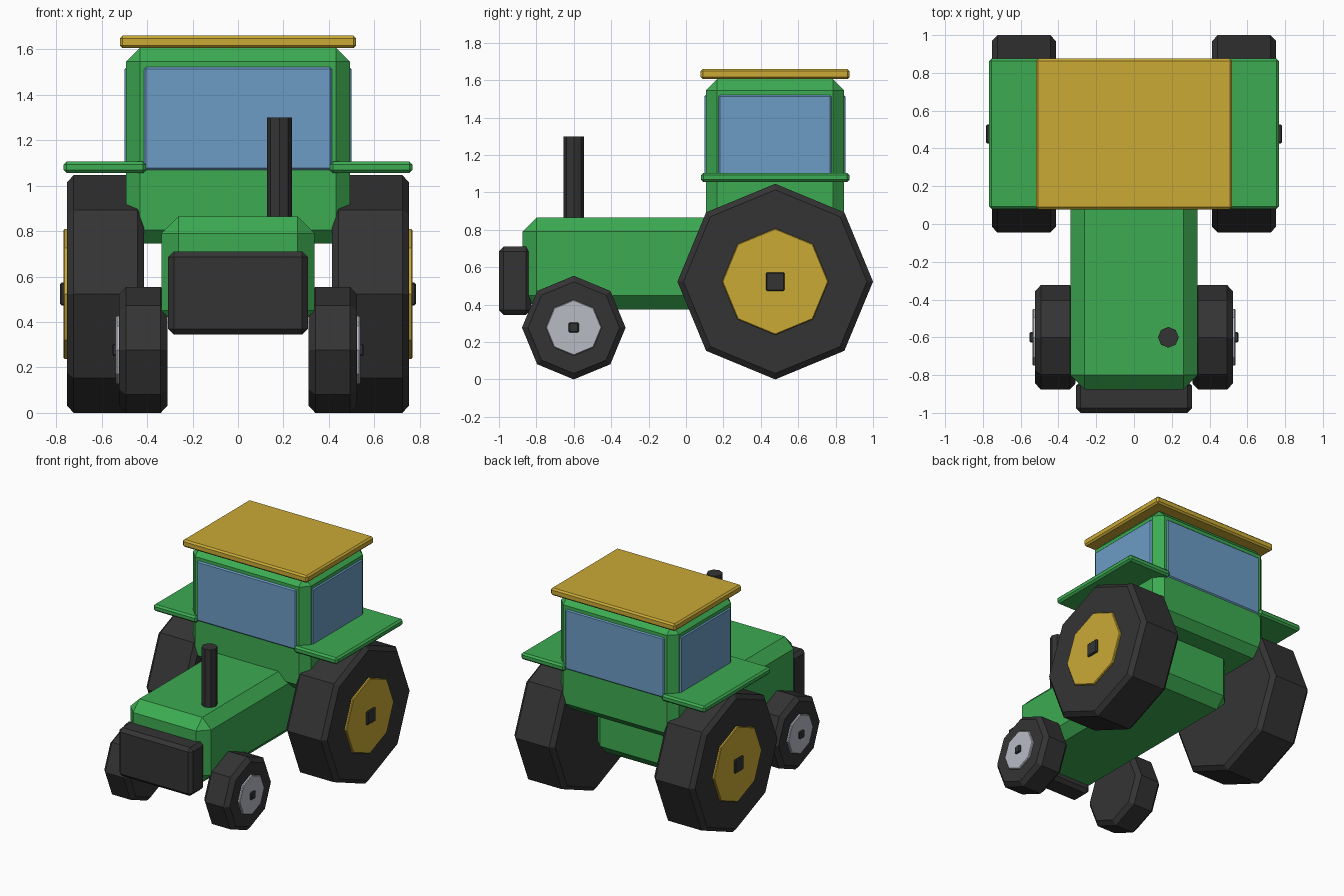
import bpy
import math

cube = bpy.data.objects.get("Cube")
if cube:
    bpy.data.objects.remove(cube, do_unlink=True)


def make_material(name, rgb):
    mat = bpy.data.materials.new(name)
    mat.use_nodes = True
    mat.diffuse_color = (*rgb, 1)
    for node in mat.node_tree.nodes:
        if node.type == 'BSDF_PRINCIPLED':
            node.inputs["Base Color"].default_value = (*rgb, 1)
    return mat


green = make_material("paint green", (0.046, 0.41, 0.085))
yellow = make_material("paint yellow", (0.59, 0.40, 0.036))
dark = make_material("dark rubber", (0.034, 0.034, 0.035))
silver = make_material("silver metal", (0.48, 0.50, 0.56))
blue = make_material("window blue", (0.15, 0.335, 0.56))


def finish(obj, name, mat, bevel):
    obj.name = name
    obj.data.name = name
    obj.data.materials.append(mat)
    if bevel:
        # Chamfer only the square corners, not the octagon sides
        mod = obj.modifiers.new("chamfer", 'BEVEL')
        mod.width = bevel
        mod.segments = 1
        mod.limit_method = 'ANGLE'
        mod.angle_limit = math.radians(60)
    return obj


def box(name, xs, ys, zs, mat, bevel):
    """Chamfered box given by its low and high limits on each axis."""
    limits = (xs, ys, zs)
    bpy.ops.mesh.primitive_cube_add(size=1, location=[(a + b) / 2 for a, b in limits])
    obj = bpy.context.object
    obj.scale = [b - a for a, b in limits]
    bpy.ops.object.transform_apply(location=False, rotation=False, scale=True)
    return finish(obj, name, mat, bevel)


def octagon(name, centre, radius, depth, mat, bevel=0, sideways=True):
    """Eight-sided cylinder, lying along x when sideways."""
    bpy.ops.mesh.primitive_cylinder_add(
        vertices=8, radius=radius, depth=depth, location=centre,
        rotation=(0, math.pi / 2 if sideways else 0, 0))
    return finish(bpy.context.object, name, mat, bevel)


def wheel(name, side, sign, y, radius, inner, outer, hub_radius, hub_mat, cap, reach):
    """Tyre, flat hub and square cap on one side."""
    z = radius
    octagon(f"{name}_tyre_{side}", (sign * (inner + outer) / 2, y, z),
            radius, outer - inner, dark, 0.03)
    octagon(f"{name}_hub_{side}", (sign * (outer - 0.005), y, z),
            hub_radius, 0.04, hub_mat, 0.005)
    xs = sorted((sign * (outer - 0.04), sign * (outer + reach)))
    box(f"{name}_cap_{side}", xs, (y - cap, y + cap), (z - cap, z + cap), dark, 0.006)


# Engine body, grille and exhaust
box("body", (-0.337, 0.337), (-0.875, 0.65), (0.375, 0.865), green, 0.075)
box("grille", (-0.307, 0.307), (-1.0, -0.83), (0.345, 0.71), dark, 0.025)
octagon("exhaust", (0.182, -0.6, 1.05), 0.055, 0.5, dark, sideways=False)

# Cab with windows running through it, and roof
box("cab", (-0.492, 0.492), (0.107, 0.845), (0.745, 1.605), green, 0.06)
box("front_and_rear_windows", (-0.415, 0.415), (0.098, 0.853), (1.067, 1.522), blue, 0.01)
box("side_windows", (-0.5, 0.5), (0.172, 0.78), (1.067, 1.522), blue, 0.01)
box("roof", (-0.52, 0.52), (0.078, 0.875), (1.605, 1.66), yellow, 0.012)

# Fenders and wheels on both sides
for side, sign in (("left", 1), ("right", -1)):
    xs = sorted((sign * 0.405, sign * 0.767))
    box(f"fender_{side}", xs, (0.08, 0.875), (1.055, 1.105), green, 0.013)
    wheel("rear", side, sign, 0.477, 0.523, 0.413, 0.753, 0.285, yellow, 0.05, 0.03)
    wheel("front", side, sign, -0.6, 0.277, 0.31, 0.523, 0.15, silver, 0.027, 0.03)
